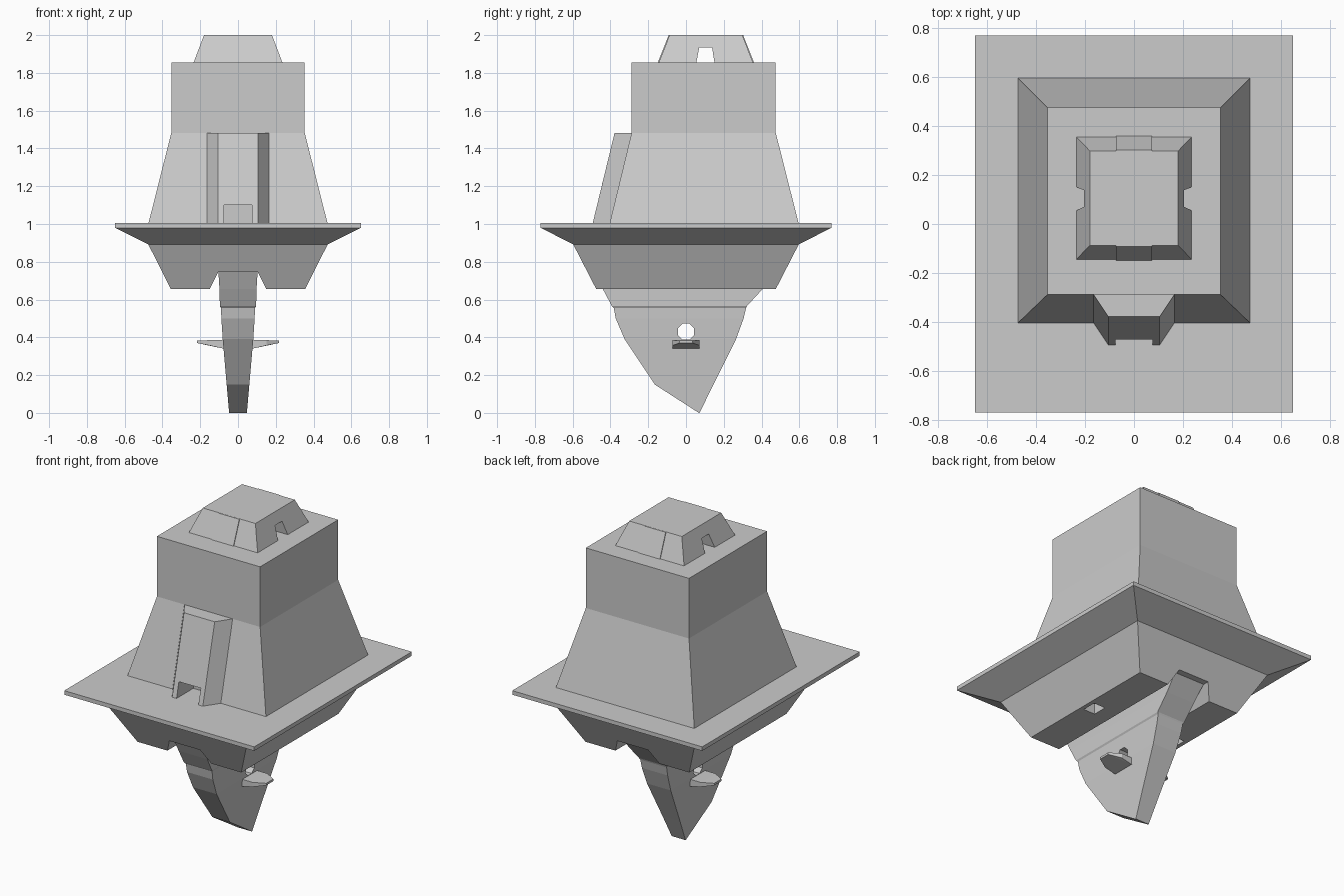
import bpy, bmesh, math

if "Cube" in bpy.data.objects:
    bpy.data.objects.remove(bpy.data.objects["Cube"])


def make_object(name, bm):
    bmesh.ops.recalc_face_normals(bm, faces=bm.faces[:])
    mesh = bpy.data.meshes.new(name)
    bm.to_mesh(mesh)
    bm.free()
    obj = bpy.data.objects.new(name, mesh)
    bpy.context.scene.collection.objects.link(obj)
    return obj


def loft(name, rings):
    """Bridge matching rings of points and cap both ends."""
    bm = bmesh.new()
    loops = [[bm.verts.new(p) for p in ring] for ring in rings]
    n = len(loops[0])
    for a, b in zip(loops, loops[1:]):
        for i in range(n):
            j = (i + 1) % n
            bm.faces.new((a[i], a[j], b[j], b[i]))
    bm.faces.new(loops[0])
    bm.faces.new(loops[-1])
    return make_object(name, bm)


def rect(hx, y0, y1, z):
    return [(-hx, y0, z), (hx, y0, z), (hx, y1, z), (-hx, y1, z)]


def rect_loft(name, levels):
    return loft(name, [rect(*lv) for lv in levels])


def cut(obj, cutter):
    mod = obj.modifiers.new("cut", 'BOOLEAN')
    mod.operation = 'DIFFERENCE'
    mod.solver = 'EXACT'
    mod.object = cutter
    bpy.context.view_layer.objects.active = obj
    bpy.ops.object.modifier_apply(modifier=mod.name)


def box(name, x0, x1, y0, y1, z0, z1):
    return loft(name, [[(x0, y0, z), (x1, y0, z), (x1, y1, z), (x0, y1, z)] for z in (z0, z1)])


cutters = []

# Flange with stepped underside
base = rect_loft("base_flange", [(0.355, -0.475, 0.475, 0.655), (0.475, -0.597, 0.597, 0.892),
                                 (0.65, -0.77, 0.77, 0.98), (0.65, -0.77, 0.77, 1.005)])
groove = loft("groove_cutter", [[(-0.16, y, 0.636), (0.16, y, 0.636), (0.105, y, 0.745), (-0.105, y, 0.745)]
                                for y in (-0.9, 0.9)])
cut(base, groove)
cutters.append(groove)
for s in (-1, 1):
    pocket = box("pocket_cutter", s * 0.29 - 0.04, s * 0.29 + 0.04, -0.045, 0.045, 0.6, 0.72)
    cut(base, pocket)
    cutters.append(pocket)

# Tapered housing
housing = rect_loft("housing", [(0.475, -0.405, 0.597, 1.0), (0.353, -0.288, 0.475, 1.483),
                                (0.353, -0.288, 0.475, 1.855)])

# Sloped front rib with a doorway
def rib_ring(z, front, wall):
    return [(-0.165, wall, z), (-0.105, front, z), (0.105, front, z), (0.165, wall, z),
            (0.165, wall + 0.05, z), (-0.165, wall + 0.05, z)]

rib = loft("front_rib", [rib_ring(1.0, -0.495, -0.405), rib_ring(1.483, -0.378, -0.288)])
door = box("door_cutter", -0.075, 0.075, -0.6, -0.32, 0.95, 1.1)
door_inner = box("door_inner_cutter", -0.075, 0.075, -0.6, -0.33, 1.005, 1.1)
cut(rib, door)
cut(housing, door_inner)
cutters += [door, door_inner]

# Top cap with a cross tunnel and raised centre panels
cap = rect_loft("top_cap", [(0.237, -0.146, 0.357, 1.85), (0.18, -0.087, 0.298, 2.0)])
panels = rect_loft("cap_panels", [(0.073, -0.151, 0.362, 1.85), (0.073, -0.092, 0.303, 1.9995)])
tunnel = loft("tunnel_cutter", [[(x, 0.052, 1.84), (x, 0.153, 1.84), (x, 0.138, 1.935), (x, 0.07, 1.935)]
                                for x in (-0.4, 0.4)])
for part in (cap, panels):
    cut(part, tunnel)
cutters.append(tunnel)

# Hanging blade: half width, front y, back y, height
blade = rect_loft("blade", [(0.047, 0.068, 0.072, 0.0), (0.06, -0.165, 0.145, 0.15),
                            (0.081, -0.325, 0.265, 0.39), (0.088, -0.372, 0.305, 0.5),
                            (0.09, -0.382, 0.318, 0.555), (0.096, -0.392, 0.322, 0.565),
                            (0.098, -0.44, 0.405, 0.655), (0.104, -0.485, 0.485, 0.748)])
hole = loft("hole_cutter", [[(x, 0.046 * math.cos(math.pi * (k + 0.5) / 4), 0.43 + 0.046 * math.sin(math.pi * (k + 0.5) / 4))
                             for k in range(8)] for x in (-0.3, 0.3)])
cut(blade, hole)
cutters.append(hole)

# Side pegs below the hole
for s, side in ((-1, "left"), (1, "right")):
    bm = bmesh.new()
    for y in (-1, 1):
        for px, py, pz in ((0.06, 0.072, 0.385), (0.15, 0.072, 0.385), (0.218, 0.035, 0.383),
                           (0.06, 0.072, 0.342), (0.085, 0.072, 0.342), (0.15, 0.072, 0.357),
                           (0.218, 0.035, 0.37)):
            bm.verts.new((s * px, y * py, pz))
    res = bmesh.ops.convex_hull(bm, input=bm.verts[:])
    bmesh.ops.dissolve_limit(bm, angle_limit=0.02, verts=bm.verts[:], edges=bm.edges[:])
    make_object(side + "_peg", bm)

for c in cutters:
    bpy.data.objects.remove(c)
